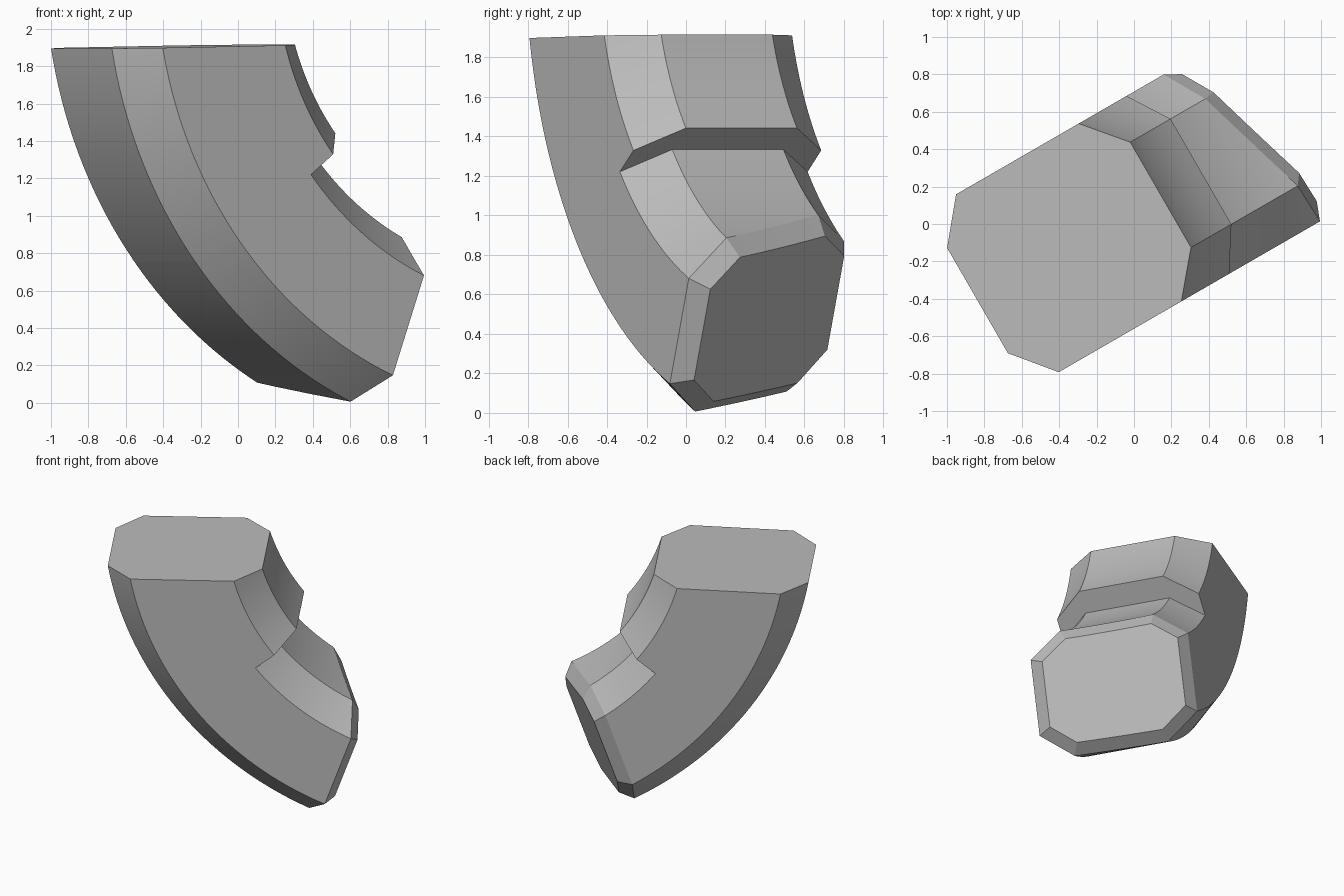
import bpy, bmesh
from math import sin, cos, radians
from mathutils import Matrix, Vector

cube = bpy.data.objects.get("Cube")
if cube:
    bpy.data.objects.remove(cube)

grey = bpy.data.materials.new("light_grey")
grey.use_nodes = True
colour = (0.5, 0.5, 0.5, 1)
grey.diffuse_color = colour
grey.node_tree.nodes["Principled BSDF"].inputs["Base Color"].default_value = colour

CENTRE_X, CENTRE_Z = 1.6, 2.35      # axis of the bend
OUTER, CHAMFER = 2.57, 0.182
BACK, FRONT, SIDE_CHAMFER = 0.613, -0.485, 0.224


def profile(inner):
    """Chamfered rectangle as (radius, sideways) pairs."""
    return [(OUTER, FRONT + SIDE_CHAMFER), (OUTER, BACK - SIDE_CHAMFER),
            (OUTER - CHAMFER, BACK), (inner + CHAMFER, BACK),
            (inner, BACK - SIDE_CHAMFER), (inner, FRONT + SIDE_CHAMFER),
            (inner + CHAMFER, FRONT), (OUTER - CHAMFER, FRONT)]


def sweep(bm, inner, start, end, steps):
    """Sweep the profile around the bend axis, returning the rings."""
    rings = []
    for i in range(steps + 1):
        a = radians(start + (end - start) * i / steps)
        rings.append([bm.verts.new((CENTRE_X - r * cos(a), v, CENTRE_Z - r * sin(a)))
                      for r, v in profile(inner)])
    for a, b in zip(rings, rings[1:]):
        for k in range(8):
            n = (k + 1) % 8
            bm.faces.new((a[k], a[n], b[n], b[k]))
    return rings


def cut(bm, point, normal):
    """Trim everything beyond a plane and cap the opening."""
    geom = bm.verts[:] + bm.edges[:] + bm.faces[:]
    res = bmesh.ops.bisect_plane(bm, geom=geom, dist=1e-5, plane_co=point,
                                 plane_no=normal, clear_outer=True)
    edges = [e for e in res["geom_cut"] if isinstance(e, bmesh.types.BMEdge)]
    cap = bmesh.ops.contextual_create(bm, geom=edges)["faces"][0]
    bmesh.ops.recalc_face_normals(bm, faces=bm.faces[:])
    if cap.normal.dot(normal) < 0:
        bmesh.ops.reverse_faces(bm, faces=bm.faces[:])
    return cap


def finish(name, bm):
    bm.transform(Matrix.Rotation(radians(30), 4, "Z"))
    mesh = bpy.data.meshes.new(name)
    bm.to_mesh(mesh)
    bm.free()
    mesh.materials.append(grey)
    obj = bpy.data.objects.new(name, mesh)
    bpy.context.collection.objects.link(obj)
    bpy.ops.object.select_all(action="DESELECT")
    obj.select_set(True)
    bpy.context.view_layer.objects.active = obj
    bpy.ops.object.shade_smooth_by_angle(angle=radians(15))


STEP = 38.3

# Thick upper section with a nearly level top and a step face below
bm = bmesh.new()
rings = sweep(bm, 1.465, 5, STEP, 20)
bm.faces.new(rings[-1])
cut(bm, Vector((0.2, 0, 1.915)), Vector((-0.0176, 0, 1)).normalized())
finish("upper_section", bm)

# Thinner lower section with a slanted, bevelled end
bm = bmesh.new()
sweep(bm, 1.64, STEP, 82, 26)
end_cap = cut(bm, Vector((0.447, 0, 0)), Vector((1, 0.364, -0.359)).normalized())
bmesh.ops.inset_individual(bm, faces=[end_cap], thickness=0.08, depth=0.086,
                           use_even_offset=True)
finish("lower_section", bm)
